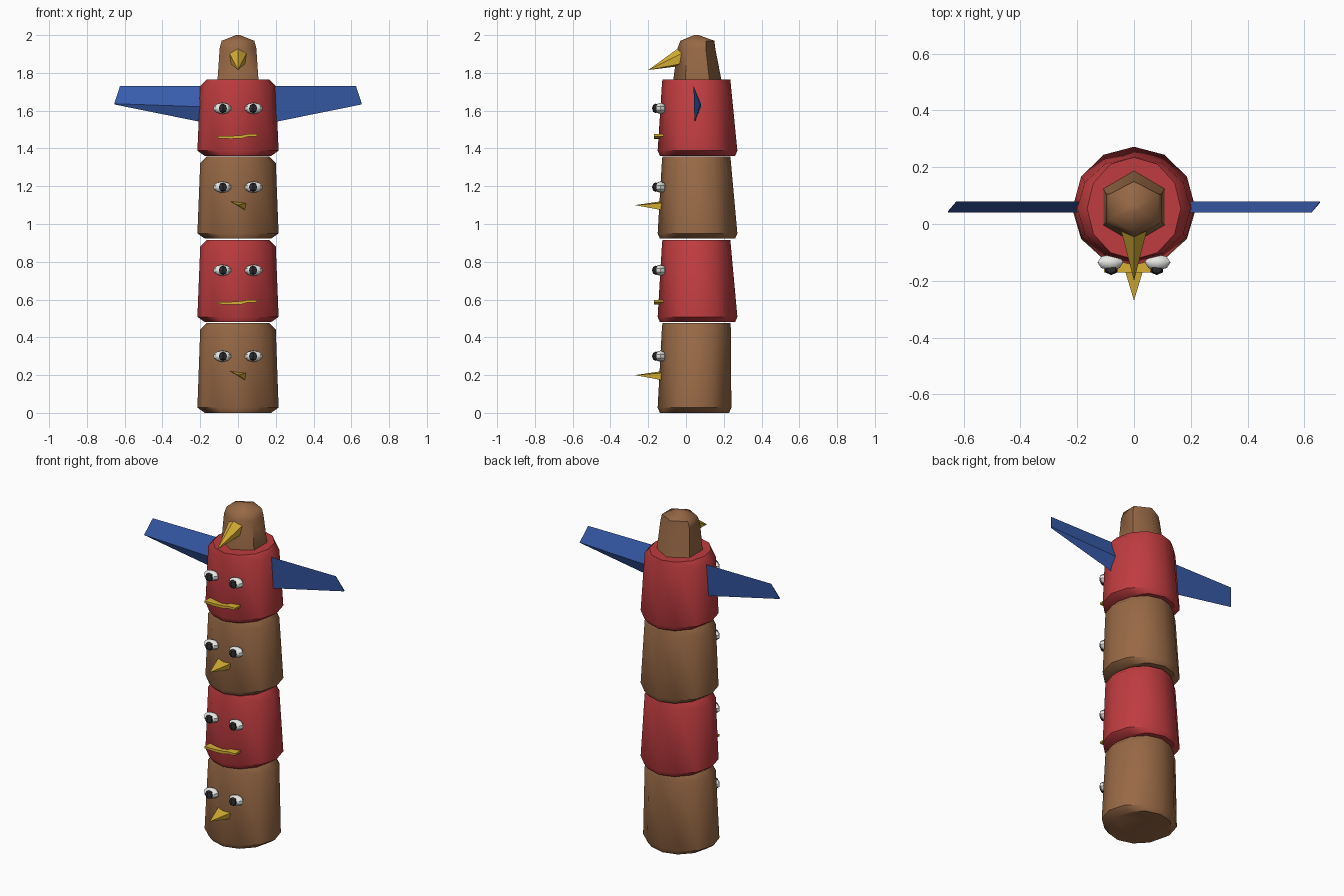
import bpy, bmesh
from math import sin, cos, pi, radians
from mathutils import Matrix

cube = bpy.data.objects.get("Cube")
if cube:
    bpy.data.objects.remove(cube, do_unlink=True)


def material(name, rgb):
    mat = bpy.data.materials.new(name)
    mat.use_nodes = True
    mat.diffuse_color = (*rgb, 1)
    mat.node_tree.nodes["Principled BSDF"].inputs["Base Color"].default_value = (*rgb, 1)
    return mat


RED = material("red", (0.52, 0.045, 0.05))
BROWN = material("brown", (0.31, 0.14, 0.06))
BLUE = material("blue", (0.04, 0.11, 0.42))
GOLD = material("gold", (0.68, 0.43, 0.035))
WHITE = material("white", (0.8, 0.8, 0.78))
BLACK = material("black", (0.025, 0.025, 0.03))


def finish(name, bm, mat, angle=40):
    bmesh.ops.recalc_face_normals(bm, faces=bm.faces)
    mesh = bpy.data.meshes.new(name)
    bm.to_mesh(mesh)
    bm.free()
    mesh.materials.append(mat)
    obj = bpy.data.objects.new(name, mesh)
    bpy.context.collection.objects.link(obj)
    bpy.ops.object.select_all(action="DESELECT")
    obj.select_set(True)
    bpy.context.view_layer.objects.active = obj
    if angle:
        bpy.ops.object.shade_smooth_by_angle(angle=radians(angle))
    return obj


def ring(cy, z, rx, ry, sides, turn=0):
    return [(rx * sin(2 * pi * i / sides + turn), cy + ry * cos(2 * pi * i / sides + turn), z)
            for i in range(sides)]


def loft(name, rings, mat, angle=40):
    """Bridge matching rings of points and cap both ends."""
    bm = bmesh.new()
    loops = [[bm.verts.new(p) for p in r] for r in rings]
    n = len(loops[0])
    for a, b in zip(loops, loops[1:]):
        for i in range(n):
            bm.faces.new((a[i], a[(i + 1) % n], b[(i + 1) % n], b[i]))
    bm.faces.new(loops[0])
    bm.faces.new(loops[-1])
    bmesh.ops.remove_doubles(bm, verts=bm.verts, dist=0.0005)
    return finish(name, bm, mat, angle)


def cone(name, base, tip, mat):
    bm = bmesh.new()
    verts = [bm.verts.new(p) for p in base]
    top = bm.verts.new(tip)
    bm.faces.new(verts)
    for i, v in enumerate(verts):
        bm.faces.new((v, verts[(i + 1) % len(verts)], top))
    return finish(name, bm, mat, 0)


def ball(name, centre, size, mat, segments=8, rings=5):
    bm = bmesh.new()
    bmesh.ops.create_uvsphere(bm, u_segments=segments, v_segments=rings, radius=1)
    bmesh.ops.transform(bm, verts=bm.verts,
                        matrix=Matrix.Translation(centre) @ Matrix.Diagonal((*size, 1)))
    return finish(name, bm, mat)


def block(name, low, high, mat, back):
    """Tapered log section whose ends are chamfered at the sides."""
    cy, ry = (back - 0.15) / 2, (back + 0.15) / 2
    loft(name, [ring(cy, low, 0.175, ry - 0.012, 12),
                ring(cy, low + 0.028, 0.215, ry, 12),
                ring(0.055, high - 0.035, 0.2, 0.183, 12),
                ring(0.055, high, 0.165, 0.18, 12)], mat)


def eyes(prefix, z):
    for side, x in (("right", -1), ("left", 1)):
        ball(f"{prefix}_{side}_eye", (x * 0.083, -0.135, z), (0.048, 0.03, 0.03), WHITE)
        ball(f"{prefix}_{side}_pupil", (x * 0.08, -0.16, z), (0.025, 0.02, 0.025), BLACK, 6, 4)


def beak(prefix, z):
    cone(f"{prefix}_beak", [(-0.045, -0.12, z + 0.022), (0.045, -0.12, z + 0.012),
                            (0.04, -0.12, z - 0.028)], (0, -0.27, z), GOLD)


def mouth(prefix, z):
    # Crooked bar, stepped up towards one side
    path = ((-0.105, -0.004, 0.008), (-0.04, -0.007, 0.008),
            (0.02, -0.005, 0.012), (0.05, 0.004, 0.018), (0.1, 0.006, 0.018))
    loft(f"{prefix}_mouth", [[(x, -0.17, z + a), (x, -0.12, z + a),
                              (x, -0.12, z + b), (x, -0.17, z + b)]
                             for x, a, b in path], GOLD, 0)


# Stacked sections with their faces
block("bottom_block", 0.0, 0.475, BROWN, 0.24)
block("lower_red_block", 0.48, 0.915, RED, 0.272)
block("upper_brown_block", 0.922, 1.358, BROWN, 0.272)
block("top_red_block", 1.36, 1.765, RED, 0.272)
for label, z in (("bottom", 0.3), ("lower_red", 0.755), ("upper_brown", 1.195), ("top_red", 1.612)):
    eyes(label, z)
beak("bottom", 0.2)
beak("upper_brown", 1.1)
mouth("lower_red", 0.58)
mouth("top_red", 1.458)

# Wings: one is the other turned half way round the pole
for name, s in (("right_wing", -1), ("left_wing", 1)):
    def section(x, top, mid, low):
        return [(s * x, 0.06 - s * y, z) for y, z in (top, mid, low)]
    root = section(0.17, (0.02, 1.73), (-0.02, 1.62), (0.015, 1.535))
    tip = section(0.655, (0.02, 1.73), (-0.02, 1.637), (-0.015, 1.633))
    tip[0] = (s * 0.625, tip[0][1], tip[0][2])
    loft(name, [root, tip], BLUE, 30)

# Head: six-sided with a low crown
loft("head", [ring(0.06, 1.765, 0.125, 0.127, 6),
              ring(0.055, 1.93, 0.112, 0.1, 6),
              ring(0.06, 1.97, 0.1, 0.09, 6),
              ring(0.055, 2.0, 0.0002, 0.0002, 6)][:3] +
     [ring(0.055, 2.0, 0.012, 0.012, 6)], BROWN, 60)
cone("head_beak", [(0, -0.035, 1.935), (0.046, -0.02, 1.905), (0.04, -0.02, 1.85),
                   (0, -0.04, 1.835), (-0.04, -0.02, 1.85), (-0.046, -0.02, 1.905)],
     (0, -0.2, 1.815), GOLD)
